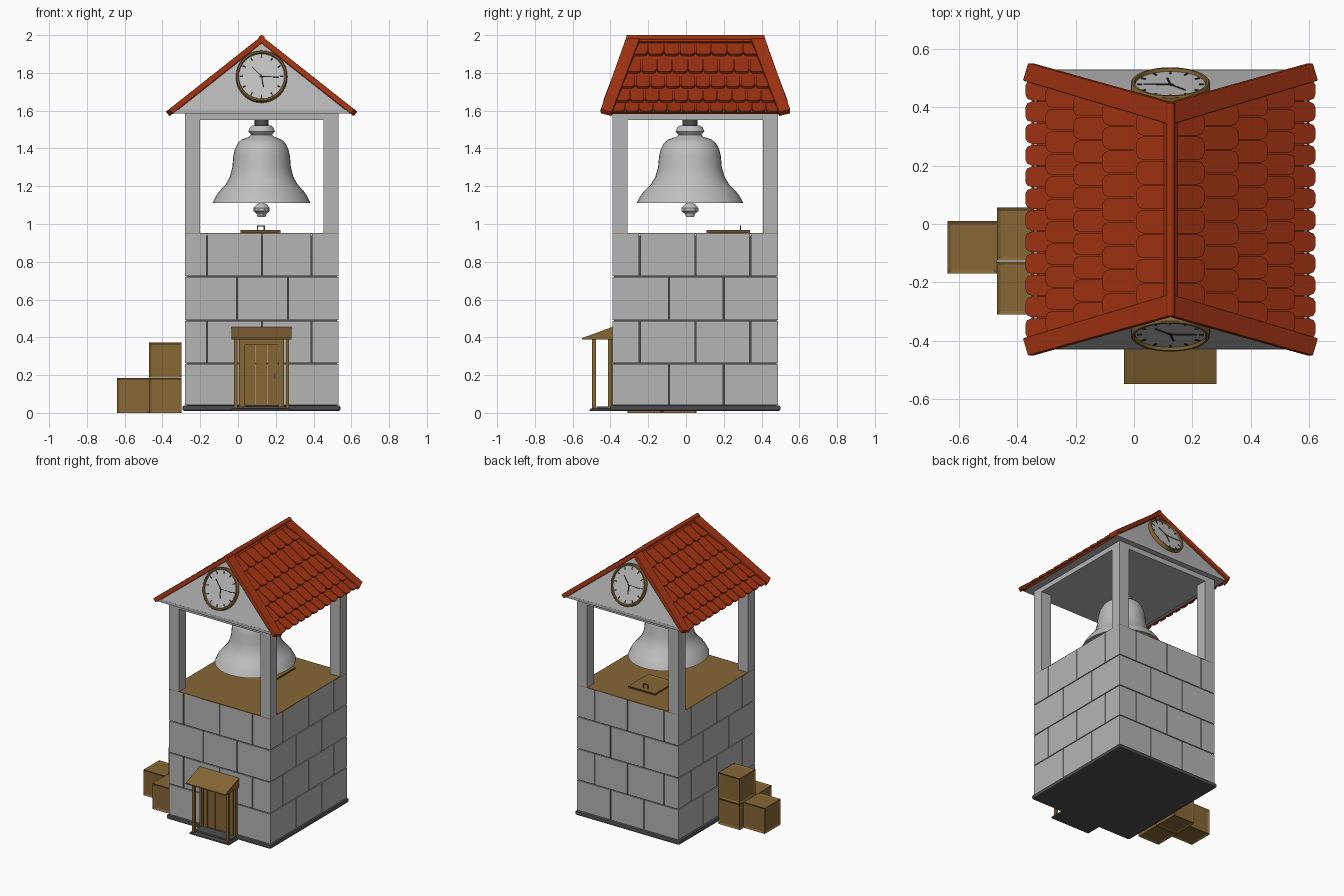
import bpy, bmesh, math
from mathutils import Vector, Matrix

if "Cube" in bpy.data.objects:
    bpy.data.objects.remove(bpy.data.objects["Cube"])

def material(name, c):
    m = bpy.data.materials.new(name)
    m.diffuse_color = (*c, 1)
    m.use_nodes = True
    m.node_tree.nodes["Principled BSDF"].inputs["Base Color"].default_value = m.diffuse_color
    return m

STONE = material("stone grey", (0.46, 0.46, 0.46))
METAL = material("bell grey", (0.52, 0.52, 0.52))
DARK = material("dark stone", (0.075, 0.075, 0.075))
WOOD = material("brown wood", (0.24, 0.135, 0.036))
RED = material("red tile", (0.36, 0.033, 0.006))
INK = material("clock black", (0.02, 0.02, 0.02))
CX, CY = 0.125, 0.05          # tower axis

def finish(name, mat, bm, matrix=None, smooth=False, bevel=0):
    bmesh.ops.recalc_face_normals(bm, faces=bm.faces)
    if matrix:
        bm.transform(matrix)
    me = bpy.data.meshes.new(name)
    bm.to_mesh(me)
    bm.free()
    me.materials.append(mat)
    ob = bpy.data.objects.new(name, me)
    bpy.context.collection.objects.link(ob)
    if bevel:
        b = ob.modifiers.new("bevel", "BEVEL")
        b.width, b.segments = bevel, 2
    if smooth:
        bpy.ops.object.select_all(action='DESELECT')
        ob.select_set(True)
        bpy.context.view_layer.objects.active = ob
        bpy.ops.object.shade_smooth_by_angle(angle=math.radians(40))
    return ob

def prism(bm, low, high):
    a = [bm.verts.new(p) for p in low]
    b = [bm.verts.new(p) for p in high]
    n = len(a)
    bm.faces.new(a[::-1])
    bm.faces.new(b)
    for i in range(n):
        bm.faces.new((a[i], a[(i + 1) % n], b[(i + 1) % n], b[i]))

def add_box(bm, x0, x1, y0, y1, z0, z1):
    q = [(x0, y0), (x1, y0), (x1, y1), (x0, y1)]
    prism(bm, [(*p, z0) for p in q], [(*p, z1) for p in q])

def boxes(name, mat, items, **kw):
    bm = bmesh.new()
    for it in items:
        add_box(bm, *it)
    return finish(name, mat, bm, **kw)

def lathe(name, mat, profile, segs, matrix, smooth=True):
    bm = bmesh.new()
    vs = [bm.verts.new((r, 0, z)) for r, z in profile]
    es = [bm.edges.new(p) for p in zip(vs, vs[1:])]
    bmesh.ops.spin(bm, geom=vs + es, cent=(0, 0, 0), axis=(0, 0, 1),
                   angle=2 * math.pi, steps=segs, use_merge=True)
    bmesh.ops.remove_doubles(bm, verts=bm.verts, dist=1e-5)
    return finish(name, mat, bm, matrix, smooth)

def panelled(name, box, frame=0.016, depth=0.006):
    bm = bmesh.new()
    add_box(bm, *box)
    bmesh.ops.recalc_face_normals(bm, faces=bm.faces)
    bmesh.ops.inset_individual(bm, faces=bm.faces[:], thickness=frame, depth=-depth)
    return finish(name, WOOD, bm)

# Base plinth, dark mortar core and stone blocks
X0, X1, Y0, Y1 = -0.28, 0.532, -0.39, 0.488
boxes("plinth", DARK, [(X0 - .014, X1 + .01, Y0 - .012, Y1 + .012, .01, .04)], bevel=.01)
boxes("mortar_core", DARK, [(X0 + .008, X1 - .008, Y0 + .008, Y1 - .008, .03, .94)])
joints = [([-.005, .265], [-.09, .2]), ([-.165, .127, .39], [-.245, .05, .34])]
levels = [.04, .262, .49, .722, .95]
G, T = .003, .05
blocks = []
for k in range(4):
    z0, z1 = levels[k] + G, levels[k + 1] - (G if k < 3 else 0)
    jx, jy = joints[k % 2]
    xs = [X0 - G] + jx + [X1 + G]
    ys = [Y0 + T - G] + jy + [Y1 - T + G]
    for a, b in zip(xs, xs[1:]):
        blocks += [(a + G, b - G, Y0, Y0 + T, z0, z1), (a + G, b - G, Y1 - T, Y1, z0, z1)]
    for a, b in zip(ys, ys[1:]):
        blocks += [(X0, X0 + T, a + G, b - G, z0, z1), (X1 - T, X1, a + G, b - G, z0, z1)]
boxes("stone_blocks", STONE, blocks)

# Belfry floor, trapdoor, posts, lintel
boxes("belfry_floor", WOOD, [(X0, X1, Y0, Y1, .946, .953)])
panelled("trapdoor", (.012, .226, .108, .338, .945, .967), .02, .005)
boxes("trapdoor_handle", DARK, [(.1, .106, .285, .291, .96, .99), (.136, .142, .285, .291, .96, .99),
                                (.1, .142, .285, .291, .986, .992)])
P = .08
boxes("corner_posts", STONE, [(x, x + P, y, y + P, .95, 1.56)
                              for x in (X0, X1 - P) for y in (Y0, Y1 - P)])
boxes("lintel_slab", STONE, [(X0, X1, Y0, Y1, 1.55, 1.59)])
boxes("eave_slab", STONE, [(CX - .47, CX + .47, CY - .48, CY + .48, 1.585, 1.605)])

# Bell, hanger and clapper
bell_at = Matrix.Translation((CX, .021, 0)) @ Matrix.Diagonal((1, 1.09, 1, 1))
lathe("bell", METAL, [(0, 1.522), (.05, 1.522), (.062, 1.51), (.07, 1.49), (.055, 1.472), (.066, 1.462),
                      (.105, 1.447), (.125, 1.43), (.142, 1.395), (.15, 1.36), (.155, 1.3),
                      (.168, 1.25), (.19, 1.21), (.222, 1.175), (.24, 1.15), (.26, 1.11), (.245, 1.11),
                      (.205, 1.165), (.165, 1.225), (.14, 1.3), (.13, 1.37), (.1, 1.43), (0, 1.44)],
      32, bell_at)
lathe("bell_hanger", DARK, [(0, 1.51), (.037, 1.51), (.037, 1.56), (0, 1.56)], 16, bell_at)
lathe("clapper", METAL, [(0, 1.037), (.02, 1.037), (.026, 1.055), (.043, 1.068), (.043, 1.085),
                         (.025, 1.105), (.012, 1.11), (.012, 1.44), (0, 1.44)], 10, bell_at, False)

# Gable body with both ends leaning inward
bm = bmesh.new()
ends = [[(CX - .445, CY + s * .48, 1.603), (CX + .445, CY + s * .48, 1.603), (CX, CY + s * .347, 1.955)]
        for s in (-1, 1)]
prism(bm, *ends)
finish("gable_body", STONE, bm)

# Roof: points given by distance from ridge, y, and height above the slope plane
SL = math.atan(.79)
def slope_pt(s, d, y, h):
    return (CX + s * (d + h * math.sin(SL)), CY + y, 1.995 - .79 * d + h * math.cos(SL))

def half(d):
    return .365 + .272 * d     # half length of the roof at distance d

bottoms = [0, .118, .235, .335, .43, .5]
tiles, boards, deck = bmesh.new(), bmesh.new(), bmesh.new()
for s in (-1, 1):
    q = [(0, -half(0) + .03), (.49, -half(.49) + .03), (.49, half(.49) - .03), (0, half(0) - .03)]
    prism(deck, [slope_pt(s, d, y, -.034) for d, y in q], [slope_pt(s, d, y, -.022) for d, y in q])
    for k in range(5):
        top, bot, n = max(0, bottoms[k] - .025), bottoms[k + 1], 8 + k
        hw = half((bottoms[k] + bot) / 2) - .045
        w = 2 * hw / n
        for i in range(n):
            a, b = -hw + i * w + .002, -hw + (i + 1) * w - .002
            o = [(top, a), (bot - .02, a), (bot - .006, a + .006), (bot, a + .02),
                 (bot, b - .02), (bot - .006, b - .006), (bot - .02, b), (top, b)]
            def lift(d):
                return -.024 + .021 * (d - top) / (bot - top)
            prism(tiles, [slope_pt(s, d, y, lift(d) - .014) for d, y in o],
                  [slope_pt(s, d, y, lift(d)) for d, y in o])
    for e in (-1, 1):
        q = [(0, e * half(0)), (.49, e * half(.505)), (.508, e * (half(.505) - .06)), (0, e * (half(0) - .075))]
        prism(boards, [slope_pt(s, d, y, -.03) for d, y in q], [slope_pt(s, d, y, 0) for d, y in q])
finish("roof_deck", RED, deck)
finish("roof_tiles", RED, tiles)
finish("barge_boards", RED, boards, bevel=.004)
lathe("ridge_cap", RED, [(0, -.365), (.016, -.365), (.016, .365), (0, .365)], 12,
      Matrix.Translation((CX, CY, 1.984)) @ Matrix.Rotation(math.pi / 2, 4, 'X'))

# Clocks on both gables
lean = math.atan((.48 - .347) / .352)
for label, s in (("front", -1), ("back", 1)):
    x = Vector((-s, 0, 0))
    u = Vector((0, -s * math.sin(lean), math.cos(lean)))
    n = x.cross(u)
    m = Matrix((x, u * 1.06, n)).transposed().to_4x4()
    m.translation = (CX, CY + s * (.48 - .378 * (1.775 - 1.603)), 1.776)
    lathe(label + "_clock_face", METAL, [(0, -.01), (.125, -.01), (.125, .014), (0, .014)], 32, m)
    lathe(label + "_clock_rim", WOOD, [(.121, -.01), (.136, -.01), (.136, .02), (.132, .025),
                                       (.124, .025), (.121, .02), (.121, -.01)], 32, m)
    bm = bmesh.new()
    marks = [(30 * i, .098, .115, .003) for i in range(12)]
    marks += [(45, -.01, .072, .002), (-92, -.01, .092, .002), (-170, -.01, .06, .003)]
    for ang, r0, r1, w in marks:
        c = Matrix.Rotation(math.radians(ang), 3, 'Z')
        q = [c @ Vector(p) for p in ((-w, r0, .012), (w, r0, .012), (w, r1, .012), (-w, r1, .012))]
        prism(bm, q, [p + Vector((0, 0, .005)) for p in q])
    finish(label + "_clock_hands_and_marks", INK, bm, m)

# Porch: steps, posts, lean-to roof and door
boxes("porch_steps", DARK, [(-.035, .283, -.51, -.39, .01, .022), (-.02, .268, -.475, -.39, .02, .035)],
      bevel=.004)
boxes("porch_posts", WOOD, [(x, x + .017, y, y + .02, .02, .395)
                            for x in (-.02, .253) for y in (-.497, -.412)])
bm = bmesh.new()
side = [(-.39, .388), (-.55, .388), (-.55, .396), (-.39, .455)]
prism(bm, [(-.035, *p) for p in side], [(.283, *p) for p in side])
finish("porch_roof", WOOD, bm)
boxes("door_frame", WOOD, [(.006, .036, -.405, -.38, .03, .39), (.214, .244, -.405, -.38, .03, .39),
                           (.006, .244, -.405, -.38, .36, .39)])
boxes("door", WOOD, [(.036 + i * .0597, .0935 + i * .0597, -.397, -.38, .03, .36) for i in range(3)])
boxes("door_handle", DARK, [(.19, .198, -.403, -.39, .18, .21)])

# Crates stacked against the left wall
for name, b in {"crate_outer": (-.64, -.47, -.17, .01, 0, .185),
                "crate_front": (-.47, -.30, -.31, -.128, 0, .185),
                "crate_back": (-.47, -.30, -.125, .056, 0, .185),
                "crate_top": (-.47, -.30, -.125, .056, .187, .372)}.items():
    panelled(name, b)
